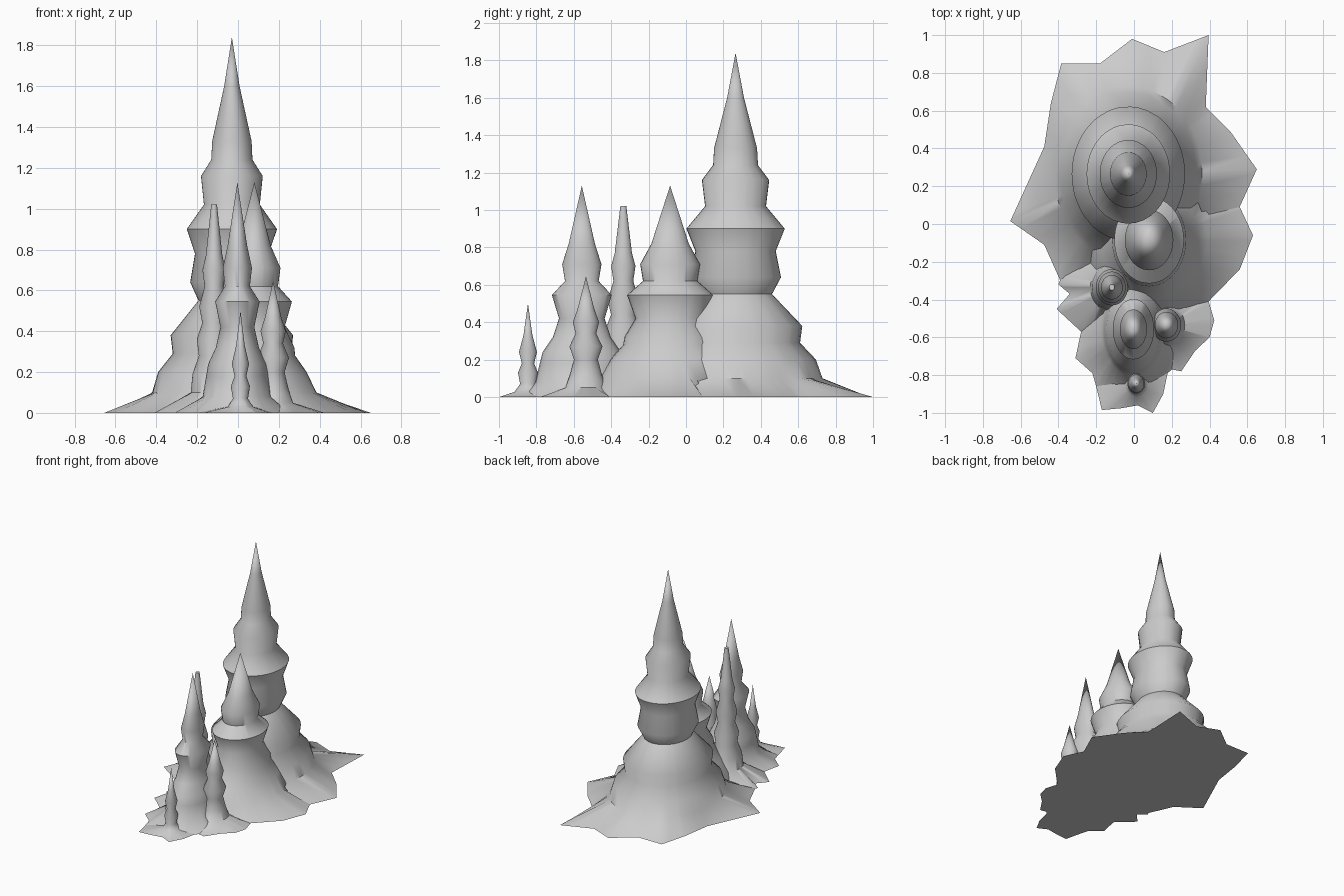
import bpy, bmesh
from math import cos, sin, pi, atan2

if "Cube" in bpy.data.objects:
    bpy.data.objects.remove(bpy.data.objects["Cube"])


def foot_radius(foot, cx, cy, a):
    """Distance from the centre to the jagged foot outline along angle a."""
    dx, dy = cos(a), sin(a)
    best = 0
    for i, p in enumerate(foot):
        q = foot[(i + 1) % len(foot)]
        px, py, qx, qy = p[0] - cx, p[1] - cy, q[0] - cx, q[1] - cy
        ex, ey = qx - px, qy - py
        den = dx * ey - dy * ex
        if abs(den) < 1e-9:
            continue
        t = (px * ey - py * ex) / den
        s = (px * dy - py * dx) / den
        if t > 0 and -1e-6 <= s <= 1 + 1e-6:
            best = max(best, t)
    return best


def stalagmite(name, centre, squash, profile, foot, segments=40):
    """Lathe an elliptical profile (radius, height), then flare to the foot."""
    cx, cy = centre
    angles = [2 * pi * i / segments for i in range(segments)]
    corners = [atan2(y - cy, x - cx) % (2 * pi) for x, y in foot]
    angles = [a for a in angles if all(abs(a - c) > 0.03 for c in corners)]
    angles = sorted(angles + corners)
    bm = bmesh.new()
    rings = []
    for r, z in profile:
        if r == 0:
            rings.append([bm.verts.new((cx, cy, z))])
            continue
        ring = []
        for a in angles:
            # keep the true polar angle on the ellipse
            k = r / ((cos(a) / squash) ** 2 + sin(a) ** 2) ** 0.5
            ring.append(bm.verts.new((cx + k * cos(a), cy + k * sin(a), z)))
        rings.append(ring)
    base = []
    for a in angles:
        d = foot_radius(foot, cx, cy, a)
        base.append(bm.verts.new((cx + d * cos(a), cy + d * sin(a), 0)))
    rings.append(base)
    n = len(angles)
    for up, low in zip(rings, rings[1:]):
        for i in range(n):
            j = (i + 1) % n
            if len(up) == 1:
                bm.faces.new((up[0], low[i], low[j]))
            else:
                bm.faces.new((up[i], low[i], low[j], up[j]))
    if len(rings[0]) > 1:
        bm.faces.new(rings[0])
    # flat underside
    mid = bm.verts.new((cx, cy, 0))
    for i in range(n):
        bm.faces.new((mid, base[(i + 1) % n], base[i]))
    bmesh.ops.recalc_face_normals(bm, faces=bm.faces)
    me = bpy.data.meshes.new(name)
    bm.to_mesh(me)
    bm.free()
    ob = bpy.data.objects.new(name, me)
    bpy.context.collection.objects.link(ob)
    bpy.ops.object.select_all(action='DESELECT')
    ob.select_set(True)
    bpy.context.view_layer.objects.active = ob
    bpy.ops.object.shade_smooth_by_angle(angle=0.9)


# Tallest spire at the back
stalagmite("main_spire", (-0.03, 0.265), 0.84,
           [(0, 1.84), (.045, 1.6), (.115, 1.33), (.12, 1.24), (.18, 1.16),
            (.163, 1.02), (.263, .9), (.215, .78), (.243, .64), (.195, .55),
            (.357, .38), (.345, .29), (.43, .2), (.465, .1)],
           [(.395, 1), (.16, .91), (-.01, .98), (-.18, .85), (-.385, .85),
            (-.44, .64), (-.475, .41), (-.655, .015), (-.475, -.11),
            (-.39, -.3), (-.1, -.25), (.2, -.17), (.47, -.03), (.55, .07),
            (.65, .29), (.51, .49), (.38, .62)])

# Middle spire
stalagmite("middle_spire", (.08, -.085), 0.8,
           [(0, 1.13), (.1, .82), (.16, .71), (.145, .62), (.23, .545),
            (.185, .42), (.245, .32), (.25, .28), (.32, .2), (.38, .1)],
           [(.56, .09), (.3, .1), (.1, .33), (-.2, .2), (-.26, -.1),
            (-.22, -.4), (0, -.52), (.2, -.5), (.395, -.41), (.56, -.24),
            (.63, -.06)])

# Thin blunt-topped spire on the left
stalagmite("blunt_spire", (-.117, -.335), 0.88,
           [(.016, 1.02), (.046, .77), (.065, .7), (.053, .62), (.083, .52),
            (.066, .44), (.096, .36), (.085, .28), (.12, .19), (.13, .1)],
           [(-.41, -.45), (-.28, -.57), (-.15, -.55), (.05, -.47), (.08, -.25),
            (-.08, -.15), (-.25, -.17), (-.38, -.27), (-.4, -.32),
            (-.34, -.37)])

# Front spire
stalagmite("front_spire", (-.003, -.557), 0.68,
           [(0, 1.13), (.07, .82), (.105, .71), (.09, .62), (.16, .545),
            (.122, .42), (.155, .32), (.21, .24), (.225, .18), (.25, .08)],
           [(.25, -.7), (.22, -.45), (0, -.29), (-.2, -.4), (-.28, -.57),
            (-.31, -.71), (-.22, -.79), (-.2, -.86), (-.05, -.88),
            (.1, -.86), (.2, -.77)])

# Short spire on the right
stalagmite("right_short_spire", (.172, -.535), 0.88,
           [(0, .645), (.045, .47), (.07, .4), (.055, .34), (.088, .27),
            (.064, .2), (.085, .12), (.11, .05)],
           [(.395, -.41), (.28, -.38), (.18, -.36), (.07, -.42), (0, -.55),
            (.08, -.7), (.2, -.77), (.25, -.78), (.325, -.67), (.4, -.6),
            (.425, -.51)])

# Smallest spire at the front tip
stalagmite("smallest_spire", (.012, -.845), 0.88,
           [(0, .5), (.024, .33), (.048, .24), (.033, .18), (.053, .13),
            (.042, .07), (.07, .03)],
           [(.155, -.9), (.18, -.78), (.05, -.7), (-.1, -.73), (-.21, -.82),
            (-.17, -.985), (-.065, -.975), (.02, -.96), (.1, -1)])
